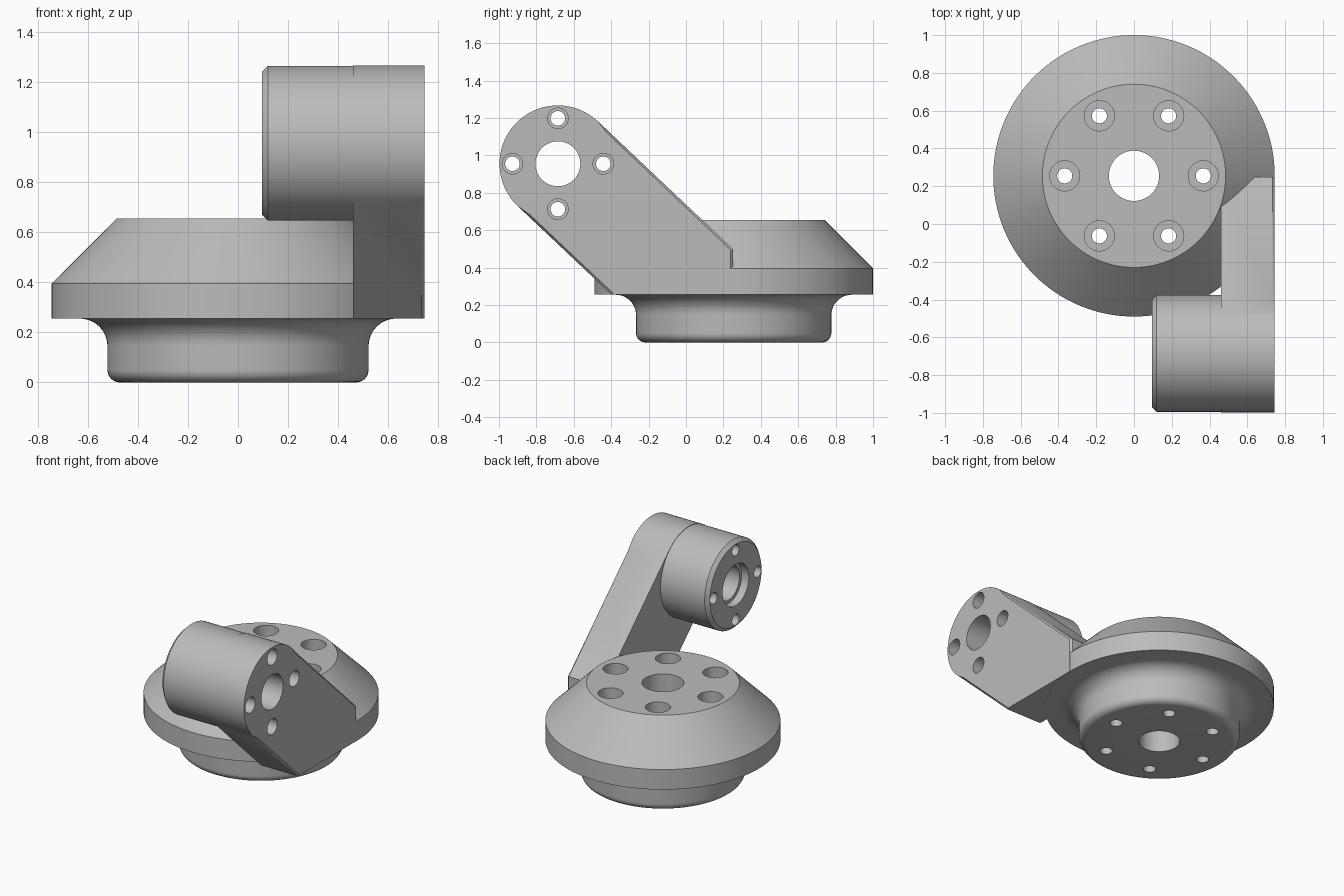
import bpy, bmesh
from math import pi, sin, cos, radians
from mathutils import Matrix, Vector

cube = bpy.data.objects.get("Cube")
if cube:
    bpy.data.objects.remove(cube, do_unlink=True)

# Single machined grey
grey = bpy.data.materials.new("machined grey")
grey.use_nodes = True
colour = (0.5, 0.5, 0.5, 1)
grey.diffuse_color = colour
grey.node_tree.nodes["Principled BSDF"].inputs["Base Color"].default_value = colour

BASE_Y = 0.255
BOSS = Vector((0, -0.685, 0.955))
RADIUS = 0.312
TO_X = Matrix.Rotation(pi / 2, 4, 'Y')


def lathe(bm, profile, matrix, steps=96):
    """Revolve (radius, height) points about the local z axis."""
    part = bmesh.new()
    verts = [part.verts.new((r, 0, h)) for r, h in profile]
    edges = [part.edges.new(pair) for pair in zip(verts, verts[1:])]
    bmesh.ops.spin(part, geom=verts + edges, axis=(0, 0, 1), cent=(0, 0, 0),
                   angle=2 * pi, steps=steps, use_duplicate=False)
    bmesh.ops.remove_doubles(part, verts=part.verts, dist=1e-4)
    bmesh.ops.recalc_face_normals(part, faces=part.faces)
    part.transform(matrix)
    mesh = bpy.data.meshes.new("turned")
    part.to_mesh(mesh)
    part.free()
    bm.from_mesh(mesh)
    bpy.data.meshes.remove(mesh)


def add_object(name, bm):
    mesh = bpy.data.meshes.new(name)
    bm.to_mesh(mesh)
    bm.free()
    mesh.materials.append(grey)
    obj = bpy.data.objects.new(name, mesh)
    bpy.context.collection.objects.link(obj)
    return obj


def drill(obj, cutter):
    mod = obj.modifiers.new("holes", 'BOOLEAN')
    mod.operation = 'DIFFERENCE'
    mod.solver = 'EXACT'
    mod.object = cutter
    bpy.ops.object.select_all(action='DESELECT')
    bpy.context.view_layer.objects.active = obj
    obj.select_set(True)
    bpy.ops.object.modifier_apply(modifier=mod.name)
    bpy.ops.object.shade_smooth_by_angle(angle=radians(30))


def arc(cx, cz, r, start, end, n):
    angles = [radians(start + (end - start) * i / n) for i in range(n + 1)]
    return [(cx + r * cos(a), cz + r * sin(a)) for a in angles]


def stepped_hole(small, large, start, step, end):
    return [(0, start), (small, start), (small, step),
            (large, step), (large, end), (0, end)]


# Base: rounded foot, flared neck, rim and conical shoulder
bm = bmesh.new()
profile = [(0, 0)] + arc(0.472, 0.05, 0.05, -90, 0, 8)
profile += arc(0.632, 0.145, 0.11, 180, 90, 12)
profile += [(0.745, 0.255), (0.745, 0.395), (0.485, 0.655), (0, 0.655)]
base_matrix = Matrix.Translation((0, BASE_Y, 0))
lathe(bm, profile, base_matrix, 128)
base = add_object("base", bm)

# Base bore and six counterbored bolt holes
bm = bmesh.new()
lathe(bm, [(0, -0.1), (0.133, -0.1), (0.133, 0.8), (0, 0.8)], base_matrix, 64)
for i in range(6):
    a = i * pi / 3
    spot = Matrix.Translation((0.367 * cos(a), BASE_Y + 0.367 * sin(a), 0))
    lathe(bm, stepped_hole(0.04, 0.08, -0.1, 0.35, 0.8), spot, 32)
base_cutter = add_object("base_hole_cutter", bm)

# Arm: round-ended sloping plate whose outer straight edges are chamfered
NORMAL = Vector((0.687, 0.727))
SLOPE = Vector((0.727, -0.687))


def arm_outline(inset):
    centre = BOSS.yz
    points = [Vector(p) for p in arc(centre.x, centre.y, RADIUS, 46.6, 226.6, 48)]
    points.append(centre - NORMAL * (RADIUS - inset) + SLOPE * 0.08)
    points.append(Vector((-0.4 + 1.455 * inset, 0.256)))
    points.append(Vector((0.25 - inset, 0.256)))
    points.append(Vector((0.25 - inset, 0.5 - 0.43 * inset)))
    points.append(centre + NORMAL * (RADIUS - inset) + SLOPE * 0.08)
    return points


bm = bmesh.new()
rings = [[bm.verts.new((x, *p)) for p in arm_outline(inset)]
         for x, inset in ((0.46, 0), (0.733, 0), (0.745, 0.012))]
for a, b in zip(rings, rings[1:]):
    for i in range(len(a)):
        j = (i + 1) % len(a)
        bm.faces.new((a[i], a[j], b[j], b[i]))
bm.faces.new(rings[0])
bm.faces.new(rings[-1])
bmesh.ops.recalc_face_normals(bm, faces=bm.faces)
arm = add_object("arm", bm)

# Boss: chamfered cylinder reaching inward from the arm
bm = bmesh.new()
boss_matrix = Matrix.Translation(BOSS) @ TO_X
lathe(bm, [(0, 0.095), (0.285, 0.095), (0.309, 0.119), (0.309, 0.47), (0, 0.47)],
      boss_matrix)
boss = add_object("boss", bm)

# Boss bore and four counterbored screw holes
bm = bmesh.new()
lathe(bm, stepped_hole(0.145, 0.12, 0, 0.15, 0.9), boss_matrix, 64)
for i in range(4):
    a = i * pi / 2
    offset = Vector((0, 0.243 * cos(a), 0.243 * sin(a)))
    spot = Matrix.Translation(BOSS + offset) @ TO_X
    lathe(bm, stepped_hole(0.039, 0.055, 0, 0.55, 0.9), spot, 32)
boss_cutter = add_object("boss_hole_cutter", bm)

drill(base, base_cutter)
drill(arm, boss_cutter)
drill(boss, boss_cutter)
for cutter in (base_cutter, boss_cutter):
    bpy.data.objects.remove(cutter, do_unlink=True)
